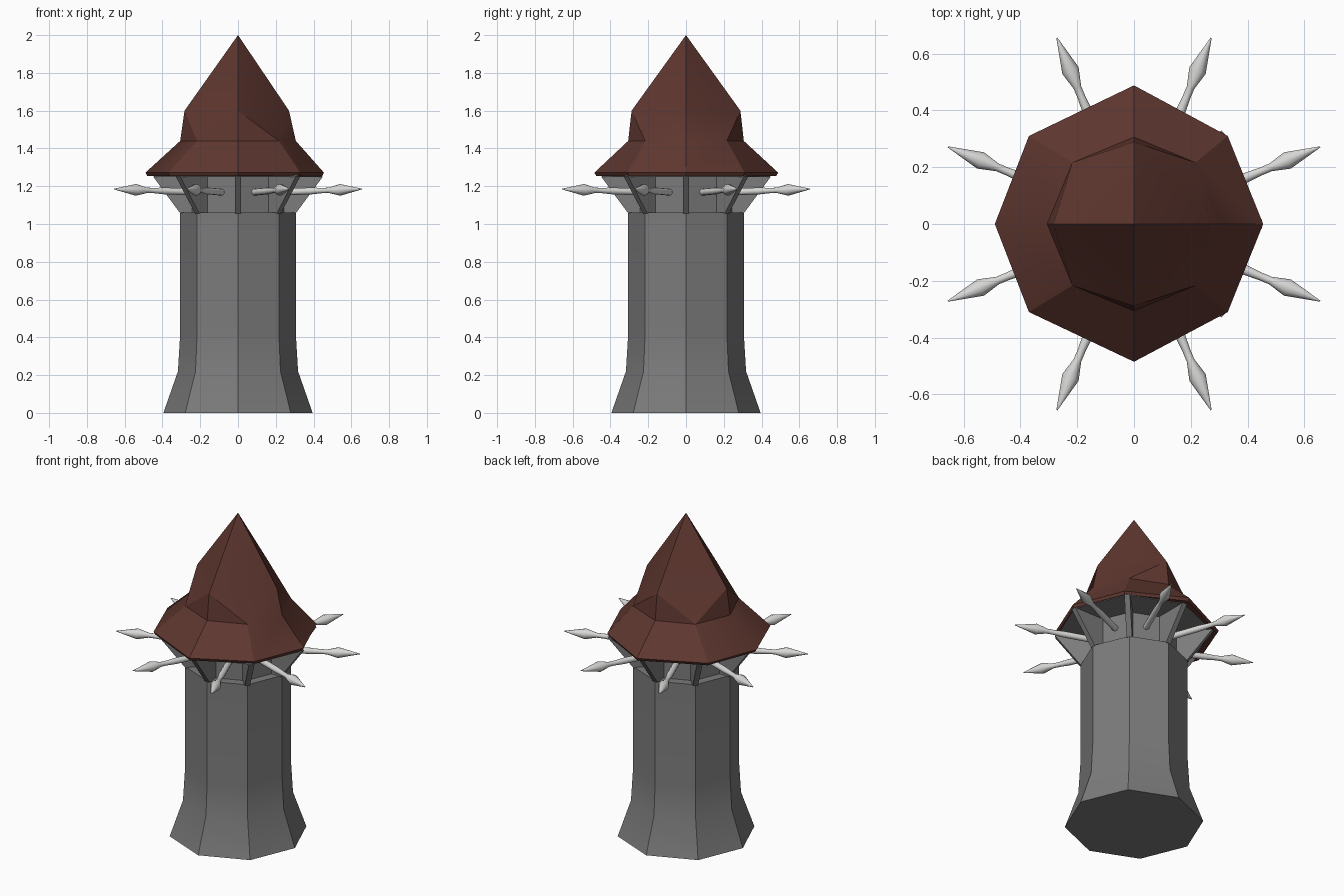
import bpy, bmesh, math
from mathutils import Matrix, Vector

if "Cube" in bpy.data.objects:
    bpy.data.objects.remove(bpy.data.objects["Cube"])


def material(name, rgb):
    m = bpy.data.materials.new(name)
    m.diffuse_color = (*rgb, 1)
    m.use_nodes = True
    m.node_tree.nodes["Principled BSDF"].inputs["Base Color"].default_value = m.diffuse_color
    return m


stone = material("grey stone", (0.2, 0.2, 0.2))
tile = material("brown roof", (0.115, 0.038, 0.029))
steel = material("pale metal", (0.68, 0.68, 0.67))


def finish(name, bm, mat, angle=30):
    bmesh.ops.recalc_face_normals(bm, faces=bm.faces)
    me = bpy.data.meshes.new(name)
    bm.to_mesh(me)
    bm.free()
    me.materials.append(mat)
    ob = bpy.data.objects.new(name, me)
    bpy.context.collection.objects.link(ob)
    bpy.ops.object.select_all(action='DESELECT')
    ob.select_set(True)
    bpy.context.view_layer.objects.active = ob
    bpy.ops.object.shade_smooth_by_angle(angle=math.radians(angle))
    return ob


def ring(r, z, n=8):
    return [(r * math.cos(2 * math.pi * i / n), r * math.sin(2 * math.pi * i / n), z)
            for i in range(n)]


def loft(bm, rings, cap_start=True, cap_end=True):
    vs = [[bm.verts.new(p) for p in r] for r in rings]
    n = len(vs[0])
    for a, b in zip(vs, vs[1:]):
        for i in range(n):
            j = (i + 1) % n
            bm.faces.new((a[i], a[j], b[j], b[i]))
    if cap_start:
        bm.faces.new(vs[0])
    if cap_end:
        bm.faces.new(vs[-1])
    return vs


# Octagonal tower with flared foot, and the recessed gallery wall with its ceiling
bm = bmesh.new()
loft(bm, [ring(r, z) for r, z in [
    (0.395, 0), (0.318, 0.22), (0.306, 0.42), (0.306, 1.06),
    (0.25, 1.06), (0.25, 1.25), (0.445, 1.25), (0.44, 1.265)]])
finish("tower", bm, stone)

# Thin flared brackets at the eight corners
bm = bmesh.new()
side = [(0.24, 1.055), (0.305, 1.055), (0.45, 1.252), (0.24, 1.252)]
for k in range(8):
    rot = Matrix.Rotation(k * math.pi / 4, 4, 'Z')
    loft(bm, [[rot @ Vector((r, t, z)) for r, z in side] for t in (-0.016, 0.016)])
finish("brackets", bm, stone)

# Roof: uneven octagonal eave, octagonal waist, four-sided spire
bm = bmesh.new()
eave = [(0.455, 0), (0.33, 0.31), (0, 0.488), (-0.37, 0.31),
        (-0.49, 0), (-0.37, -0.31), (0, -0.485), (0.33, -0.31)]
rings = loft(bm, [[(x * 0.98, y * 0.98, 1.255) for x, y in eave],
                  [(x, y, 1.272) for x, y in eave],
                  ring(0.306, 1.44)], cap_end=False)
waist = rings[-1]
apex = bm.verts.new((0, 0, 2))
corner = [bm.verts.new(p) for p in
          [(0.27, 0, 1.6), (0, 0.288, 1.6), (-0.283, 0, 1.6), (0, -0.288, 1.6)]]
for k in range(4):
    a, b = corner[k], corner[(k + 1) % 4]
    w0, w1, w2 = waist[2 * k], waist[2 * k + 1], waist[(2 * k + 2) % 8]
    for f in ((a, b, apex), (a, w1, b), (a, w0, w1), (b, w1, w2)):
        bm.faces.new(f)
finish("roof", bm, tile)

# Eight spears pointing out of the gallery openings
bm = bmesh.new()
profile = [(0.0, 0.018), (0.2, 0.018), (0.26, 0.014), (0.30, 0.014),
           (0.365, 0.031), (0.49, 0.002)]
for k in range(8):
    m = (Matrix.Rotation(math.radians(22.5 + 45 * k), 4, 'Z')
         @ Matrix.Translation((0.22, 0, 1.168))
         @ Matrix.Rotation(math.radians(88), 4, 'Y'))
    loft(bm, [[m @ Vector(p) for p in ring(r, d, 12)] for d, r in profile])
finish("spears", bm, steel, 40)
